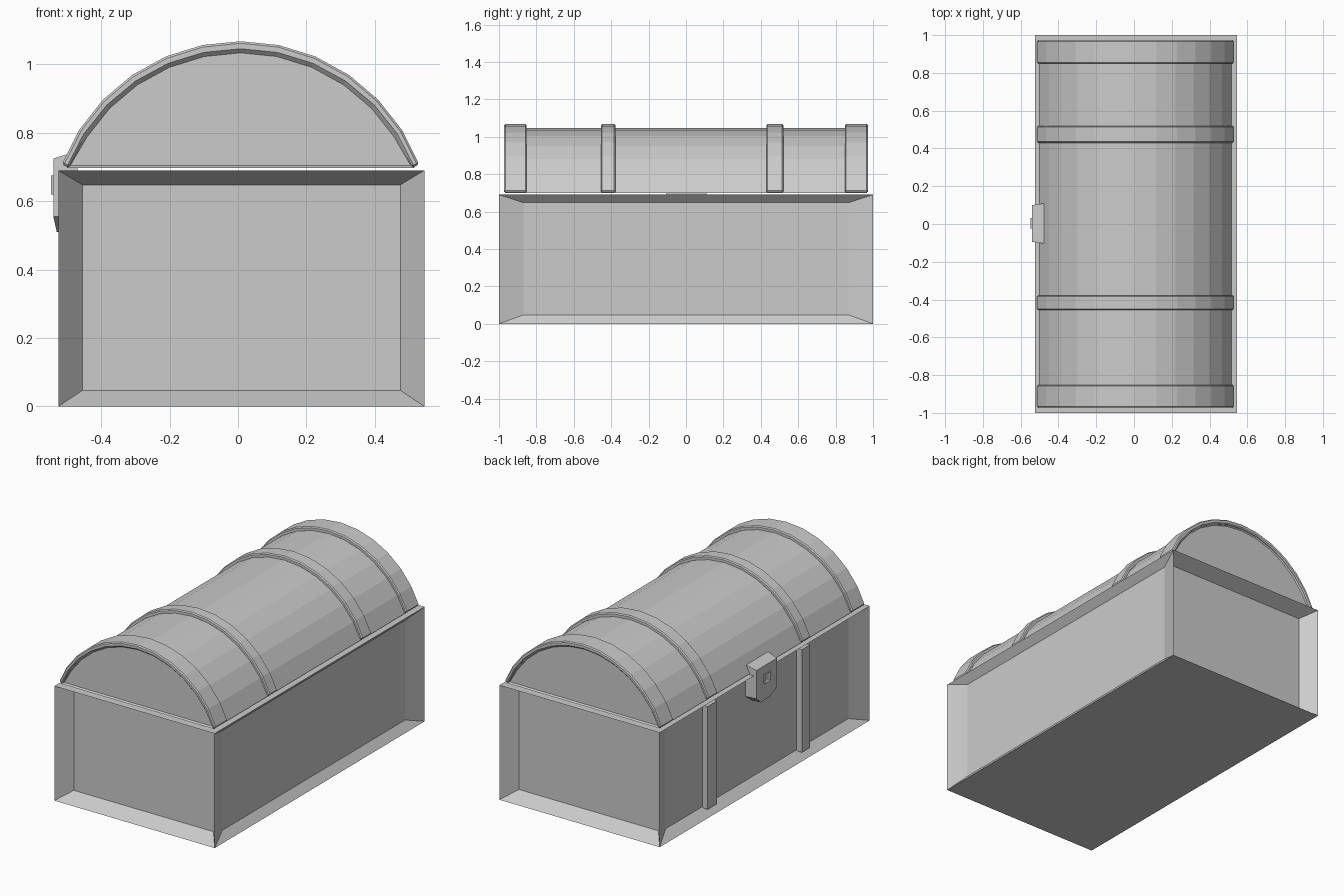
import bpy, bmesh, math

if "Cube" in bpy.data.objects:
    bpy.data.objects.remove(bpy.data.objects["Cube"])

CX = 0.0075                      # centre line of the lid
X0, X1, TOP = -0.525, 0.545, 0.69


def finish(name, bm, bevel=0):
    bmesh.ops.recalc_face_normals(bm, faces=bm.faces[:])
    me = bpy.data.meshes.new(name)
    bm.to_mesh(me)
    bm.free()
    ob = bpy.data.objects.new(name, me)
    bpy.context.collection.objects.link(ob)
    if bevel:
        m = ob.modifiers.new("bevel", 'BEVEL')
        m.width, m.segments, m.limit_method = bevel, 1, 'ANGLE'
        m.angle_limit = math.radians(40)
    return ob


def box_mesh(x0, x1, y0, y1, z0, z1):
    bm = bmesh.new()
    bmesh.ops.create_cube(bm, size=1)
    for v in bm.verts:
        v.co = (x0 if v.co.x < 0 else x1, y0 if v.co.y < 0 else y1, z0 if v.co.z < 0 else z1)
    return bm


def arc(half_width, z_end, z_top, n=12):
    s = z_top - z_end
    r = (half_width ** 2 + s * s) / (2 * s)
    a = math.asin(half_width / r)
    return [(CX + r * math.sin(-a + 2 * a * i / n),
             z_top - r + r * math.cos(-a + 2 * a * i / n)) for i in range(n + 1)]


def extrude_y(bm, profile, y0, y1):
    f = bm.faces.new([bm.verts.new((x, y0, z)) for x, z in profile])
    ret = bmesh.ops.extrude_face_region(bm, geom=[f])
    for v in ret['geom']:
        if isinstance(v, bmesh.types.BMVert):
            v.co.y = y1
    bmesh.ops.recalc_face_normals(bm, faces=bm.faces[:])


# chest body with recessed panels on all four sides
bm = box_mesh(X0, X1, -1, 1, 0, TOP)
bmesh.ops.recalc_face_normals(bm, faces=bm.faces[:])
for f in [f for f in bm.faces if abs(f.normal.z) < 0.5]:
    n = f.normal.copy()
    bmesh.ops.inset_individual(bm, faces=[f], thickness=0.04)
    depth = 0.087 if abs(n.y) > 0.5 else (0.04 if n.x > 0 else 0.052)
    for v in f.verts:
        v.co.z = 0.047 if v.co.z < 0.3 else 0.648
        if abs(n.y) > 0.5:
            v.co.x = X0 + 0.07 if v.co.x < 0 else X1 - 0.07
        else:
            v.co.y = math.copysign(0.87, v.co.y)
        v.co -= n * depth
finish("chest_body", bm)

# barrel lid with slightly recessed ends
bm = bmesh.new()
extrude_y(bm, arc(0.508, 0.698, 1.046), -0.968, 0.968)
for f in [f for f in bm.faces if abs(f.normal.y) > 0.9]:
    bmesh.ops.inset_individual(bm, faces=[f], thickness=0.012, depth=-0.012)
finish("lid", bm)

# raised bands over the lid
outer, inner = arc(0.5225, 0.708, 1.068), arc(0.503, 0.698, 1.04)
for i, (y0, y1) in enumerate([(-0.972, -0.852), (-0.455, -0.378), (0.43, 0.52), (0.85, 0.972)]):
    bm = bmesh.new()
    extrude_y(bm, outer + inner[::-1], y0, y1)
    finish(f"lid_band_{i + 1}", bm, 0.006)

# vertical straps on the lock side
for i, (y0, y1) in enumerate([(-0.455, -0.378), (0.43, 0.52)]):
    finish(f"body_strap_{i + 1}", box_mesh(-0.508, -0.46, y0, y1, 0.04, 0.66))

# hasp plate: pointed outline, narrower at the front, sloped top
bm = bmesh.new()
outline = [(-0.1, 0.735), (0.1, 0.735), (0.1, 0.555), (0.045, 0.51), (-0.045, 0.51), (-0.1, 0.555)]
back = [bm.verts.new((-0.47, 0.003 + y * 1.07, z + (0.012 if z > 0.7 else 0))) for y, z in outline]
front = [bm.verts.new((-0.53 if z < 0.52 else -0.54, 0.003 + y * 0.97, z - (0.01 if z > 0.7 else 0)))
         for y, z in outline]
bm.faces.new(back)
bm.faces.new(front)
for i in range(6):
    j = (i + 1) % 6
    bm.faces.new((back[i], back[j], front[j], front[i]))
finish("hasp_plate", bm)

# square lock boss with a recessed keyhole
bm = box_mesh(-0.547, -0.53, -0.025, 0.031, 0.62, 0.675)
bmesh.ops.recalc_face_normals(bm, faces=bm.faces[:])
f = min(bm.faces, key=lambda f: f.calc_center_median().x)
bmesh.ops.inset_individual(bm, faces=[f], thickness=0.014, depth=-0.006)
finish("lock_boss", bm)
